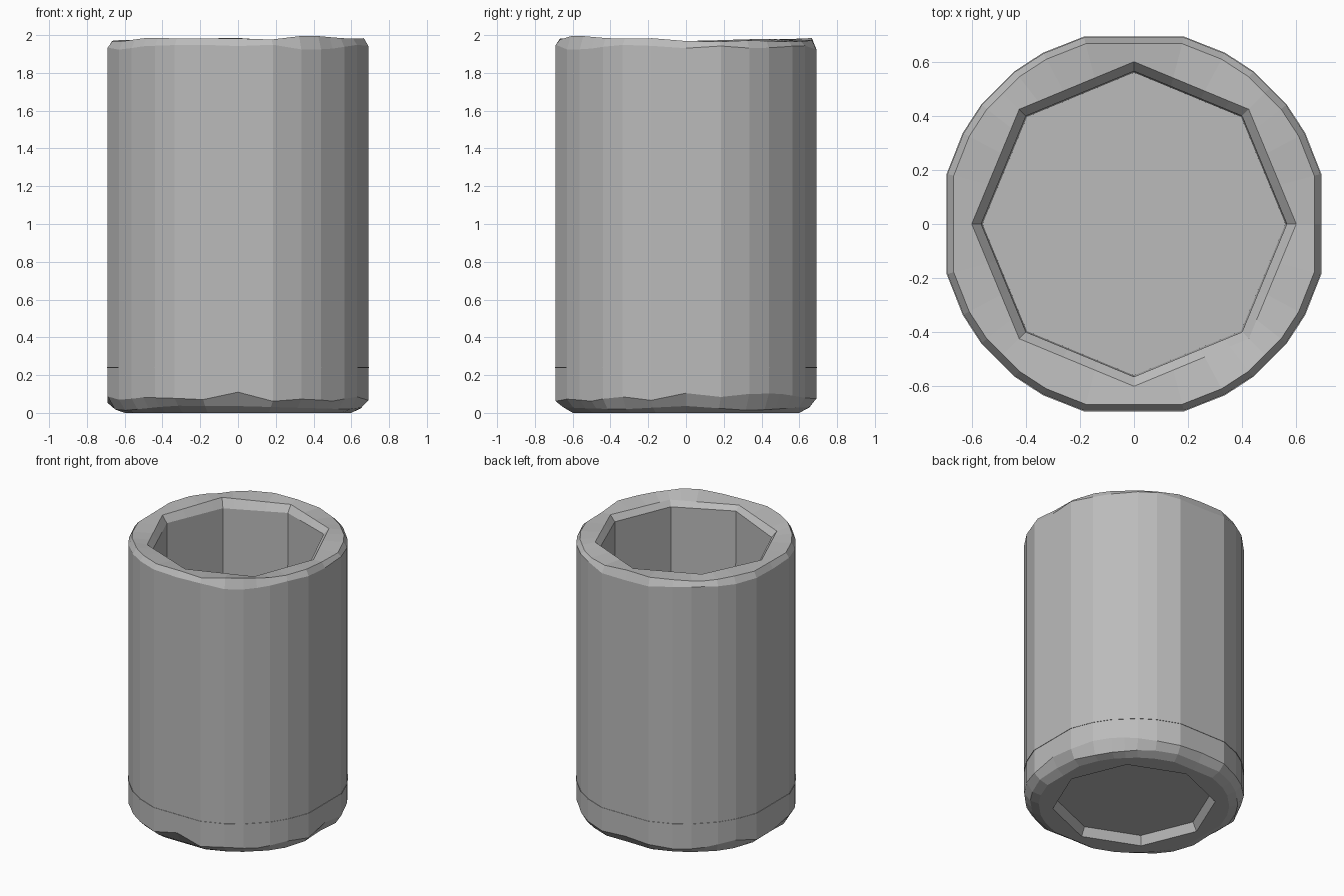
import bpy
import bmesh
import random
from math import sin, cos, radians

cube = bpy.data.objects.get("Cube")
if cube:
    bpy.data.objects.remove(cube)
random.seed(4)

grey = bpy.data.materials.new("warm_grey")
grey.use_nodes = True
colour = (0.5, 0.5, 0.5, 1)
grey.diffuse_color = colour
grey.node_tree.nodes["Principled BSDF"].inputs["Base Color"].default_value = colour

# Uneven facets, repeated every quarter turn
quarter = [0, 15, 28, 38, 45, 52, 62, 75]
angles = [a + 90 * q for q in range(4) for a in quarter]


def outer(a, r):
    """Faceted round outline; axis and diagonal points lie on flats."""
    if a % 90 == 0:
        return r * cos(radians(15))
    if a % 90 == 45:
        return r * cos(radians(7))
    return r


def octagon(a, r):
    return r * cos(radians(22.5)) / cos(radians(a % 45 - 22.5))


def wobble(step, amount):
    """Worn-edge offset held at each eighth and blended between them."""
    keys = [random.uniform(-amount, amount) for _ in range(360 // step)]

    def value(a):
        i, t = int(a // step), (a % step) / step
        return keys[i] * (1 - t) + keys[(i + 1) % len(keys)] * t
    return value


def build(name, rings, cap_start, cap_end):
    """Skin a stack of rings given as (outline, radius, height, wobble)."""
    bm = bmesh.new()
    loops = []
    for shape, r, z, wob in rings:
        loop = []
        for a in angles:
            rad = shape(a, r)
            h = z + (wob(a) if wob else 0)
            loop.append(bm.verts.new((rad * cos(radians(a)), rad * sin(radians(a)), h)))
        loops.append(loop)
    n = len(angles)
    for low, high in zip(loops, loops[1:]):
        for i in range(n):
            j = (i + 1) % n
            bm.faces.new((low[i], low[j], high[j], high[i]))
    if cap_start:
        bm.faces.new(loops[0][::-1])
    if cap_end:
        bm.faces.new(loops[-1])
    bmesh.ops.recalc_face_normals(bm, faces=bm.faces)
    mesh = bpy.data.meshes.new(name)
    bm.to_mesh(mesh)
    bm.free()
    mesh.materials.append(grey)
    obj = bpy.data.objects.new(name, mesh)
    bpy.context.collection.objects.link(obj)
    return obj


# One continuous cup: recessed foot, wall, worn rim, octagonal well
rim_wear = wobble(15, 0.012)


def rim_height(a):
    peak = max(0, 1 - abs(a - 303) / 25)
    return rim_wear(a) * (1 - peak) + 0.025 * peak


build("cup_body", [
    (octagon, 0.50, 0.06, None),
    (octagon, 0.53, 0.00, None),
    (outer, 0.62, 0.00, None),
    (outer, 0.675, 0.025, wobble(30, 0.015)),
    (outer, 0.714, 0.08, wobble(15, 0.03)),
    (outer, 0.714, 0.24, None),
    (outer, 0.714, 1.935, wobble(15, 0.015)),
    (outer, 0.69, 1.975, rim_height),
    (octagon, 0.60, 1.97, wobble(45, 0.012)),
    (octagon, 0.565, 1.93, wobble(45, 0.015)),
    (octagon, 0.56, 0.24, None),
], True, True)

# Thin seam around the foot, level with the inside floor
build("foot_seam", [
    (outer, 0.712, 0.238, None),
    (outer, 0.717, 0.238, None),
    (outer, 0.717, 0.243, None),
    (outer, 0.712, 0.243, None),
], False, False)
